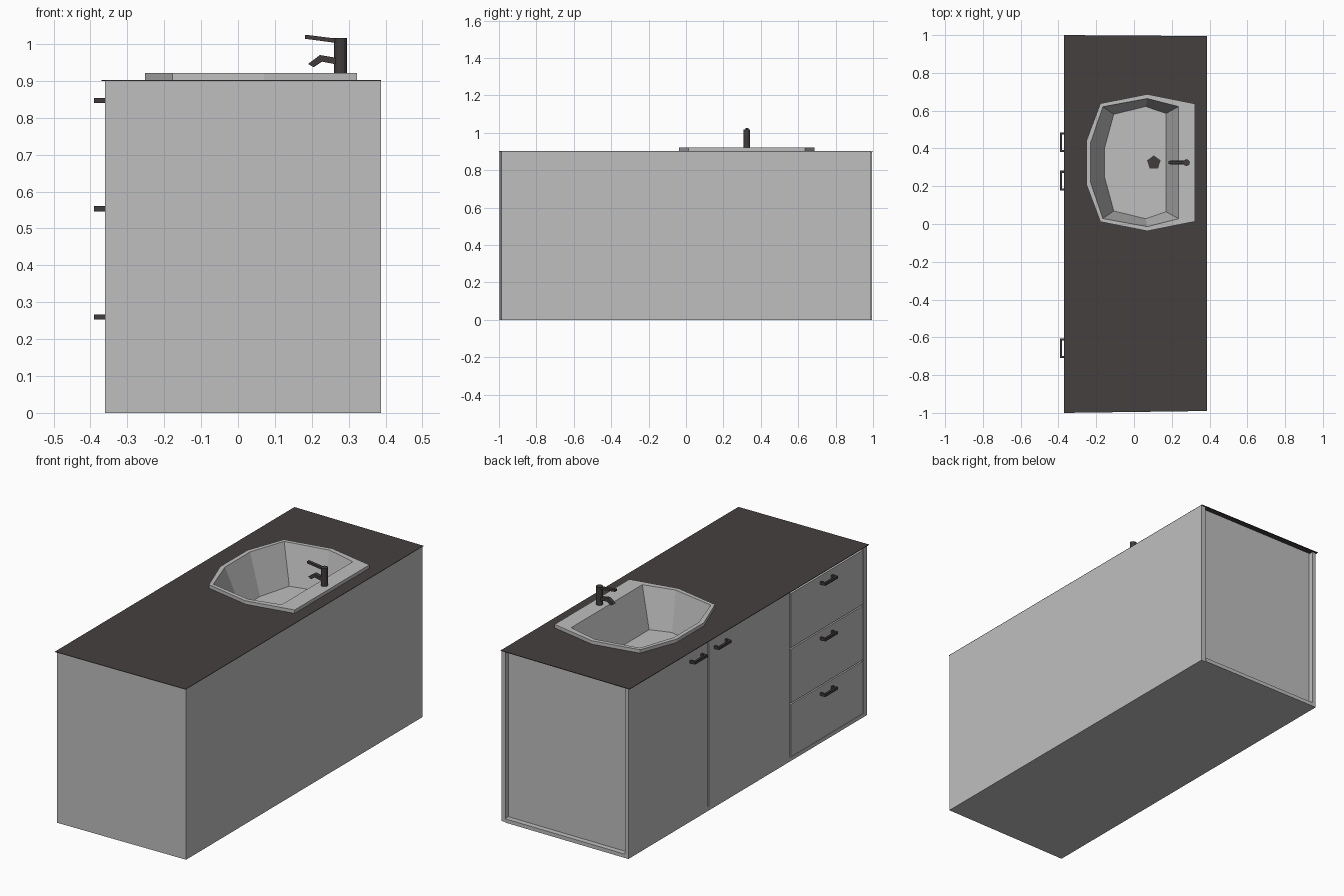
import bpy, bmesh, math
from mathutils import Vector

cube = bpy.data.objects.get("Cube")
if cube:
    bpy.data.objects.remove(cube, do_unlink=True)


def material(name, rgb):
    m = bpy.data.materials.new(name)
    m.use_nodes = True
    m.diffuse_color = (*rgb, 1)
    m.node_tree.nodes["Principled BSDF"].inputs["Base Color"].default_value = (*rgb, 1)
    return m


GREY = material("light grey", (0.52, 0.52, 0.52))
DARK = material("dark worktop", (0.06, 0.051, 0.049))
METAL = material("dark metal", (0.052, 0.045, 0.044))


def finish(name, bm, mat):
    bmesh.ops.recalc_face_normals(bm, faces=bm.faces)
    mesh = bpy.data.meshes.new(name)
    bm.to_mesh(mesh)
    bm.free()
    mesh.materials.append(mat)
    ob = bpy.data.objects.new(name, mesh)
    bpy.context.collection.objects.link(ob)
    return ob


def loft(name, rings, mat, caps=(True, True)):
    """Skin between rings of points, with optional end caps."""
    bm = bmesh.new()
    loops = [[bm.verts.new(p) for p in ring] for ring in rings]
    for a, b in zip(loops, loops[1:]):
        for i in range(len(a)):
            j = (i + 1) % len(a)
            bm.faces.new((a[i], a[j], b[j], b[i]))
    for use, loop in zip(caps, (loops[0], loops[-1])):
        if use:
            bm.faces.new(loop)
    return finish(name, bm, mat)


def prism(name, outline, z0, z1, mat):
    return loft(name, [[(x, y, z) for x, y in outline] for z in (z0, z1)], mat)


def box(name, x0, x1, y0, y1, z0, z1, mat):
    return prism(name, [(x0, y0), (x1, y0), (x1, y1), (x0, y1)], z0, z1, mat)


def side_profile(name, points, y, width, mat):
    """Extrude an x-z outline along y."""
    return loft(name, [[(x, y + s * width / 2, z) for x, z in points] for s in (-1, 1)], mat)


TOP = 0.9
FRONT, BACK = -0.36, 0.387

# Carcass panels; the right end is slightly out of square
box("back_panel", BACK - 0.025, BACK, -0.986, 0.99, 0, TOP, GREY)
box("bottom_panel", FRONT, BACK - 0.025, -0.98, 0.995, 0, 0.02, GREY)
box("left_end_panel", FRONT + 0.02, BACK - 0.025, 0.94, 0.967, 0.02, TOP, GREY)
prism("right_end_panel", [(FRONT, -0.997), (BACK, -0.986), (BACK, -0.965), (FRONT, -0.968)],
      0, TOP, GREY)

# Doors
for name, y0, y1 in (("left_door", 0.33, 0.995), ("right_door", -0.355, 0.322)):
    box(name, FRONT, FRONT + 0.02, y0, y1, 0.02, TOP - 0.003, GREY)

# Drawers
for i in range(3):
    box(f"drawer_{i + 1}", FRONT, 0.34, -0.963, -0.363, 0.022 + 0.293 * i - 0.01 * (i > 0),
        0.298 + 0.293 * i, GREY)


# Pull handles
def handle(name, y, z):
    out = FRONT - 0.031
    half, t = 0.052, 0.011
    pts = [(FRONT, -half), (out, -half), (out, half), (FRONT, half),
           (FRONT, half - t), (out + t, half - t), (out + t, t - half), (FRONT, t - half)]
    prism(name, [(px, y + py) for px, py in pts], z - 0.007, z + 0.007, METAL)


handle("left_door_handle", 0.432, 0.847)
handle("right_door_handle", 0.23, 0.847)
for i in range(3):
    handle(f"drawer_handle_{i + 1}", -0.657, 0.26 + 0.2935 * i)

# Basin: half outlines mirrored across its centre line
MID = 0.325


def basin_ring(half, z):
    return ([(x, MID + d, z) for x, d in half]
            + [(x, MID - d, z) for x, d in reversed(half)])


outer = [(-0.252, 0.115), (-0.178, 0.313), (0.07, 0.362), (0.322, 0.312)]
inner = [(-0.23, 0.105), (-0.165, 0.296), (0.07, 0.339), (0.236, 0.297)]
floor = [(-0.155, 0.08), (-0.107, 0.256), (0.062, 0.297), (0.17, 0.26)]
loft("basin", [basin_ring(outer, TOP), basin_ring(outer, 0.921), basin_ring(inner, 0.921),
               basin_ring(floor, 0.715)], GREY, caps=(False, True))

# Worktop with an opening for the basin
bm = bmesh.new()
edge = [(-0.37, -1, TOP), (0.387, -0.99, TOP), (0.387, 0.995, TOP), (-0.37, 1, TOP)]
for ring in (edge, basin_ring(inner, TOP)):
    vs = [bm.verts.new(p) for p in ring]
    for i, v in enumerate(vs):
        bm.edges.new((v, vs[(i + 1) % len(vs)]))
bmesh.ops.triangle_fill(bm, use_beauty=True, edges=bm.edges[:], normal=Vector((0, 0, 1)))
res = bmesh.ops.extrude_face_region(bm, geom=bm.faces[:])
bmesh.ops.translate(bm, vec=(0, 0, 0.003),
                    verts=[g for g in res["geom"] if isinstance(g, bmesh.types.BMVert)])
finish("worktop", bm, DARK)


def circle(x, y, r, n, turn=0.0):
    return [(x + r * math.cos(turn + math.tau * i / n), y + r * math.sin(turn + math.tau * i / n))
            for i in range(n)]


# Drain and tap
prism("drain", circle(0.105, MID, 0.038, 5, math.pi / 2), 0.715, 0.72, METAL)
prism("tap_body", circle(0.278, MID, 0.0175, 12), 0.92, 1.016, METAL)
side_profile("tap_lever", [(0.182, 1.014), (0.28, 1.001), (0.28, 1.013), (0.182, 1.025)],
             MID, 0.016, METAL)
side_profile("tap_spout", [(0.28, 0.942), (0.228, 0.952), (0.205, 0.937), (0.19, 0.946),
                           (0.222, 0.97), (0.28, 0.96)], MID, 0.02, METAL)
